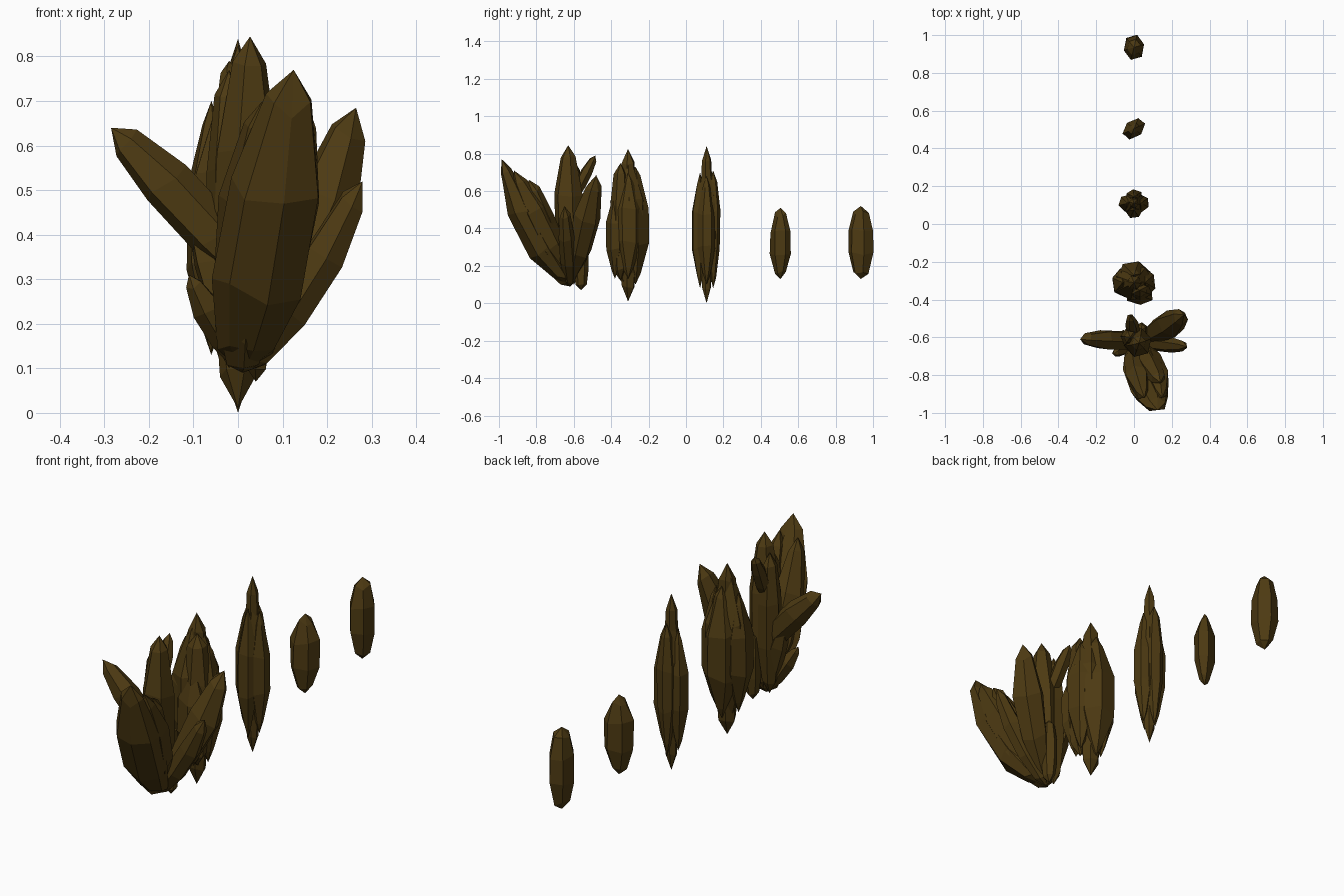
import bpy, bmesh, math, random
from mathutils import Matrix, Vector

cube = bpy.data.objects.get("Cube")
if cube:
    bpy.data.objects.remove(cube, do_unlink=True)

random.seed(4)
stone = bpy.data.materials.new("dark amber stone")
stone.use_nodes = True
colour = (0.074, 0.042, 0.006, 1)
stone.diffuse_color = colour
stone.node_tree.nodes["Principled BSDF"].inputs["Base Color"].default_value = colour

# Outline fullness: low values stay wide up to a blunt shoulder, high values taper
SPIKE, PILLAR, SHARD, SPINDLE = 0.3, 0.4, 0.6, 0.9
LEVELS = 5


def crystal(name, base, tip, width, depth, shape=PILLAR, lean=1, sides=6, bow=Vector(), spin=0):
    """Faceted crystal; lean shifts its widest part, bow bends it, spin turns its section."""
    base, tip = Vector(base), Vector(tip)
    axis = (tip - base).normalized()
    across = (Vector((1, 0, 0)) - axis * axis.x).normalized()
    across.rotate(Matrix.Rotation(math.radians(spin), 3, axis))
    through = axis.cross(across)
    turn = random.uniform(0, math.tau / sides)
    bm = bmesh.new()
    rings = []
    for level in range(1, LEVELS):
        t = (1 - math.cos(math.pi * level / LEVELS)) / 2
        share = math.sin(math.pi * t ** lean) ** shape
        centre = base.lerp(tip, t) + bow * math.sin(math.pi * t)
        ring = []
        for i in range(sides):
            angle = turn + math.tau * i / sides
            reach = share * random.uniform(1, 1.1)
            lift = axis * width * random.uniform(-0.2, 0.2)
            side = across * width * math.cos(angle) + through * depth * math.sin(angle)
            ring.append(bm.verts.new(centre + side * reach + lift))
        rings.append(ring)
    bottom, top = bm.verts.new(base), bm.verts.new(tip)
    for i in range(sides):
        j = (i + 1) % sides
        bm.faces.new((bottom, rings[0][j], rings[0][i]))
        bm.faces.new((top, rings[-1][i], rings[-1][j]))
        for lower, upper in zip(rings, rings[1:]):
            bm.faces.new((lower[i], lower[j], upper[j], upper[i]))
    bmesh.ops.recalc_face_normals(bm, faces=bm.faces)
    mesh = bpy.data.meshes.new(name)
    bm.to_mesh(mesh)
    bm.free()
    mesh.materials.append(stone)
    bpy.context.collection.objects.link(bpy.data.objects.new(name, mesh))


def upright(name, y, low, high, width, depth, x=0, **options):
    """Crystal standing straight up."""
    crystal(name, (x, y, low), (x, y, high), width, depth, **options)


# Two single crystals at the back
upright("block_crystal", y=0.935, low=0.13, high=0.52, width=0.057, depth=0.067)
upright("flat_crystal", y=0.505, low=0.13, high=0.51, width=0.07, depth=0.047,
        shape=SHARD, spin=40)

# Slender cluster: thin rod through a tapering body, with shards on each side
slender = 0.11
upright("slender_rod", slender, low=0, high=0.84, width=0.035, depth=0.035, shape=SPIKE)
upright("slender_body", slender, low=0.06, high=0.78, width=0.065, depth=0.06, shape=SPINDLE)
upright("slender_back_shard", slender + 0.035, low=0.08, high=0.71, width=0.045, depth=0.04,
        shape=SHARD, lean=1.2)
upright("slender_front_shard", slender - 0.035, low=0.08, high=0.7, width=0.05, depth=0.05,
        shape=SPINDLE)
for label, side in (("left", 1), ("right", -1)):
    upright("slender_%s_shard" % label, slender, low=0.1, high=0.68, width=0.05,
            depth=0.05, x=side * 0.035, shape=SPINDLE)

# Stout cluster: the same build, wider and with a heavier front
stout = -0.31
upright("stout_rod", stout, low=0.01, high=0.825, width=0.055, depth=0.05, shape=SPIKE)
upright("stout_body", stout, low=0.07, high=0.8, width=0.11, depth=0.1, shape=SPINDLE, sides=7)
upright("stout_back_shard", stout + 0.04, low=0.1, high=0.73, width=0.09, depth=0.08, shape=SPINDLE)
upright("stout_front_shard", stout - 0.04, low=0.12, high=0.75, width=0.07, depth=0.055,
        x=0.03)
for label, side in (("left", 1), ("right", -1)):
    upright("stout_%s_shard" % label, stout, low=0.13, high=0.7, width=0.06,
            depth=0.08, x=side * 0.06, shape=SPINDLE)
upright("stout_low_shard", stout - 0.07, low=0.13, high=0.6, width=0.08, depth=0.05,
        x=0.03, shape=SPINDLE)

# Upright core of the burst cluster
heart = Vector((0.01, -0.62, 0.09))
crystal("burst_core", heart, (0.027, -0.63, 0.845), width=0.075, depth=0.08, shape=SHARD)
upright("burst_core_shard", y=-0.6, low=0.1, high=0.77, width=0.05, depth=0.055, x=-0.02)
crystal("burst_back_tip", heart.lerp((0, -0.6, 1), 0.5), (-0.02, -0.485, 0.79),
        width=0.035, depth=0.032)

# Arms spreading sideways from the heart
crystal("right_spike", heart + Vector((0.05, 0, 0.18)), (-0.285, -0.61, 0.64),
        width=0.06, depth=0.053, bow=Vector((0.01, 0, 0)))
crystal("left_arm", heart, (0.265, -0.48, 0.685), width=0.075, depth=0.072,
        shape=SHARD, lean=1.3, bow=Vector((0.02, 0, -0.02)))
crystal("left_low_arm", heart, (0.28, -0.65, 0.52), width=0.05, depth=0.043,
        bow=Vector((0.01, 0, -0.02)))
crystal("right_low_shard", heart, (-0.11, -0.69, 0.31), width=0.035, depth=0.035,
        shape=SHARD, lean=1.3, sides=5)
crystal("base_shard", heart, (-0.1, -0.6, 0.47), width=0.04, depth=0.045, sides=5)
upright("root_shard", y=-0.56, low=0.07, high=0.4, width=0.035, depth=0.04, x=0.04, shape=SPIKE)

# Broad blades leaning forward, with smaller blades packed around the main one
crystal("front_blade", heart, (0.125, -0.985, 0.77), width=0.11, depth=0.08,
        shape=SHARD, lean=0.9, sides=7, bow=Vector((0, -0.03, -0.03)))
crystal("front_blade_left", heart, (0.15, -0.92, 0.71), width=0.065, depth=0.08, shape=SHARD,
        bow=Vector((0.03, 0, 0)))
crystal("front_blade_right", heart, (0.055, -0.92, 0.7), width=0.065, depth=0.075, shape=SHARD,
        bow=Vector((-0.02, 0, 0)))
crystal("front_blade_inner", heart, (0.14, -0.84, 0.66), width=0.06, depth=0.06)
crystal("front_blade_root", heart, (0.02, -0.8, 0.38), width=0.06, depth=0.06, sides=5)
